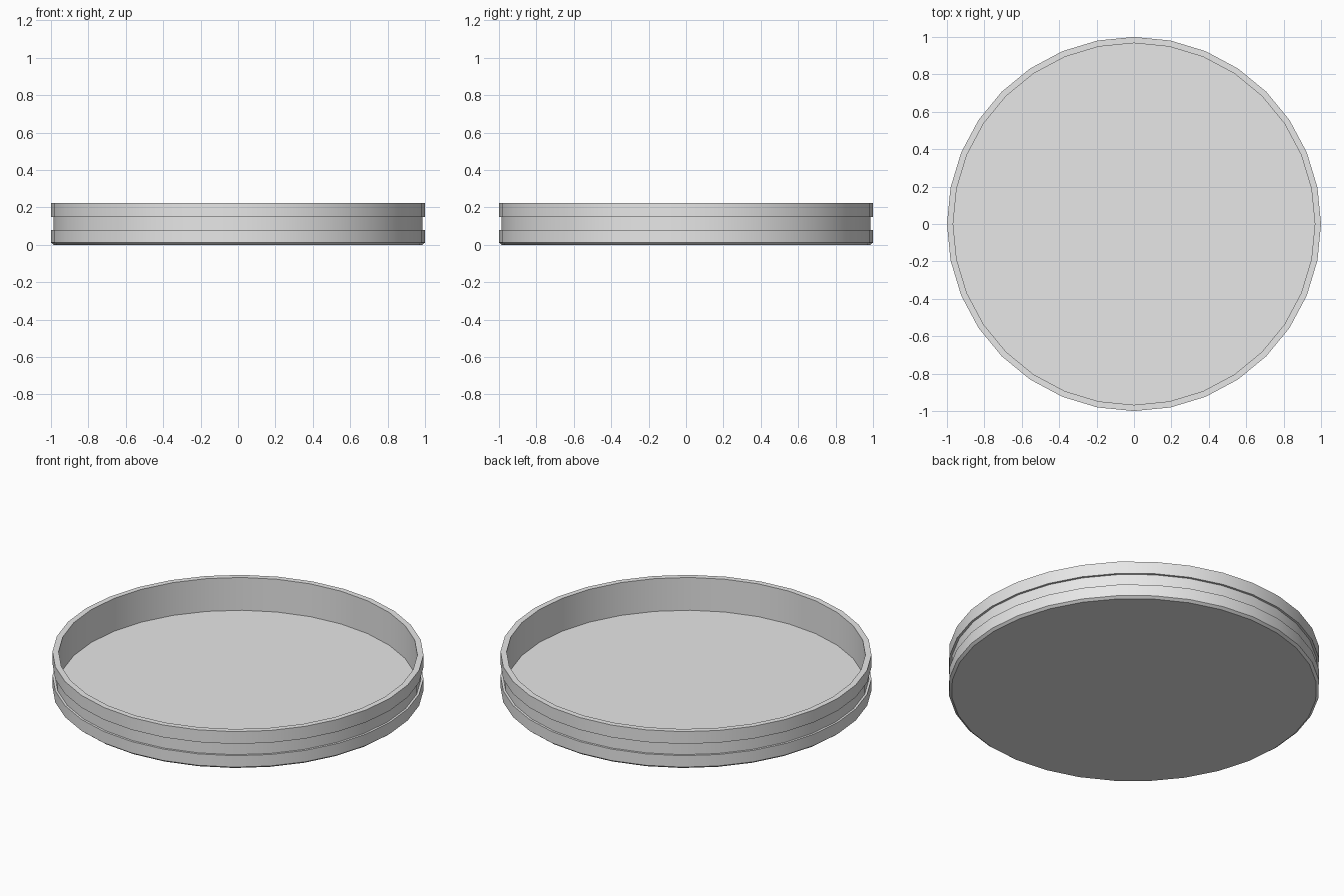
import bpy, bmesh, math

if "Cube" in bpy.data.objects:
    bpy.data.objects.remove(bpy.data.objects["Cube"])

SIDES = 32

# One plain light grey for the whole dish
grey = bpy.data.materials.new("light_grey")
grey.diffuse_color = (0.8, 0.8, 0.8, 1.0)
grey.use_nodes = True
grey.node_tree.nodes["Principled BSDF"].inputs["Base Color"].default_value = grey.diffuse_color


def lathe(name, profile):
    """Revolve an (r, z) profile around z, capping both ends with flat discs."""
    bm = bmesh.new()
    rings = []
    for r, z in profile:
        rings.append([bm.verts.new((r * math.cos(2 * math.pi * i / SIDES),
                                    r * math.sin(2 * math.pi * i / SIDES), z))
                      for i in range(SIDES)])
    for low, high in zip(rings, rings[1:]):
        for i in range(SIDES):
            j = (i + 1) % SIDES
            bm.faces.new((low[i], low[j], high[j], high[i]))
    bm.faces.new(rings[0][::-1])   # underside
    bm.faces.new(rings[-1])        # inner floor
    bmesh.ops.recalc_face_normals(bm, faces=bm.faces)
    mesh = bpy.data.meshes.new(name)
    bm.to_mesh(mesh)
    bm.free()
    mesh.materials.append(grey)
    obj = bpy.data.objects.new(name, mesh)
    bpy.context.collection.objects.link(obj)
    bpy.context.view_layer.objects.active = obj
    obj.select_set(True)
    bpy.ops.object.shade_smooth_by_angle(angle=math.radians(30))
    return obj


# Shallow round dish: chamfered foot, lower band, groove, upper band, rim, floor
lathe("round_dish", [
    (0.985, 0.0), (1.0, 0.012),
    (1.0, 0.08), (0.987, 0.08),
    (0.987, 0.15), (1.0, 0.15),
    (1.0, 0.223), (0.967, 0.223),
    (0.967, 0.028),
])
